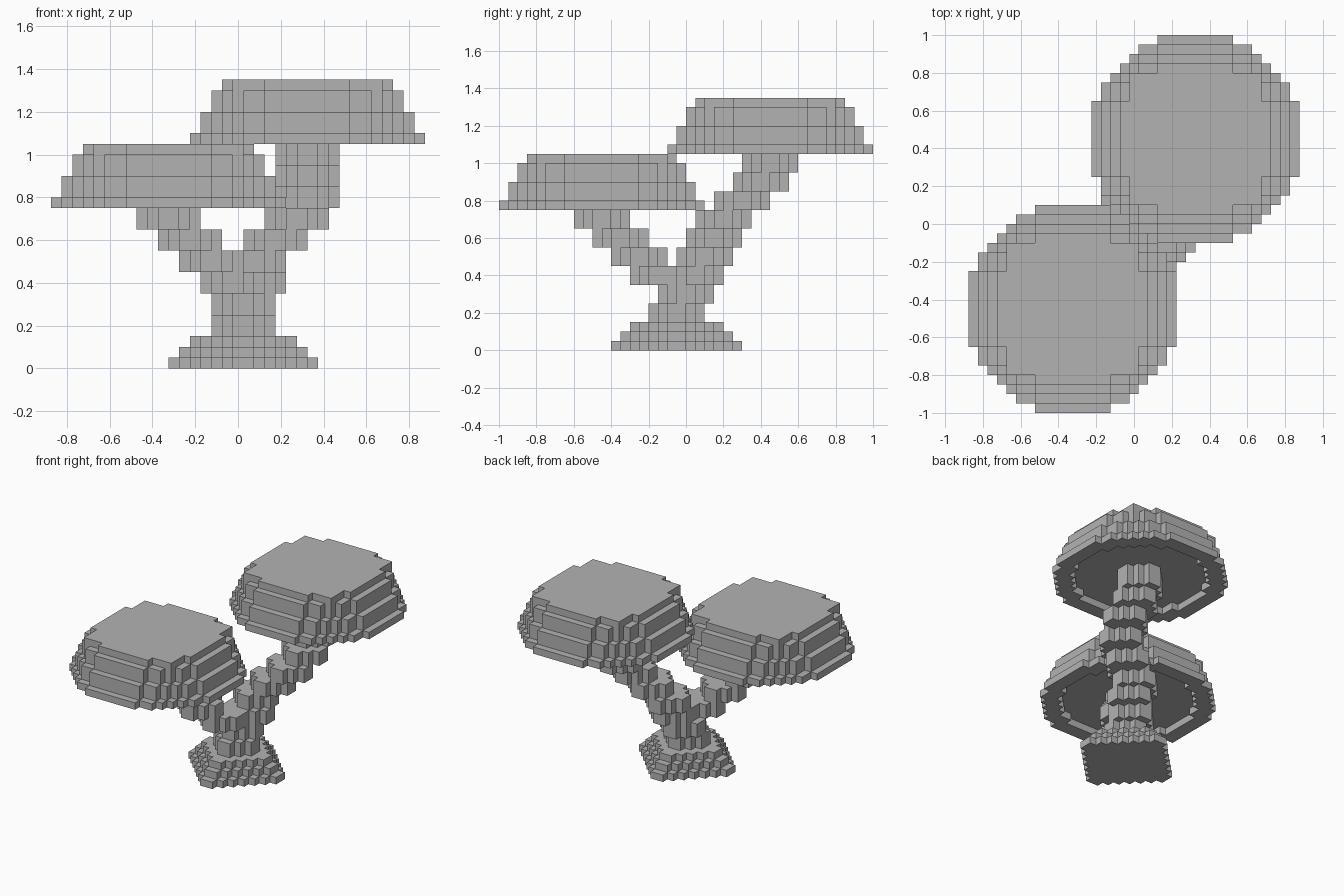
import bpy, bmesh

UNIT = 0.05  # side of one building cube

default = bpy.data.objects.get("Cube")
if default:
    bpy.data.objects.remove(default, do_unlink=True)

grey = bpy.data.materials.new("plain_grey")
grey.use_nodes = True
grey.diffuse_color = (0.45, 0.45, 0.45, 1)
grey.node_tree.nodes["Principled BSDF"].inputs["Base Color"].default_value = (0.45, 0.45, 0.45, 1)


# Footprint rules: each takes the distances of a cube from the layer centre
def diamond(r):
    return lambda i, j: i + j <= r


def disc(r2):
    return lambda i, j: i * i + j * j <= r2


def ring(outer2, inner2):
    return lambda i, j: inner2 < i * i + j * j <= outer2


def blunt_square(r):
    return lambda i, j: max(i, j) < r - 1 or (max(i, j) < r and min(i, j) < r / 2)


def add_layer(target, rule, cx, cy, z0, z1, merge=True):
    """Fill the footprint with squares and raise it to a slab."""
    bm = bmesh.new()
    cells = range(-12, 12)
    for a in cells:
        for b in cells:
            if rule(abs(a + 0.5), abs(b + 0.5)):
                corners = ((a, b), (a + 1, b), (a + 1, b + 1), (a, b + 1))
                bm.faces.new([bm.verts.new((cx + u * UNIT, cy + v * UNIT, z0)) for u, v in corners])
    bmesh.ops.remove_doubles(bm, verts=bm.verts[:], dist=UNIT / 10)
    raised = bmesh.ops.extrude_face_region(bm, geom=bm.faces[:], use_keep_orig=True)
    top = [g for g in raised["geom"] if isinstance(g, bmesh.types.BMVert)]
    bmesh.ops.translate(bm, verts=top, vec=(0, 0, z1 - z0))
    bmesh.ops.recalc_face_normals(bm, faces=bm.faces[:])
    if merge:
        bmesh.ops.dissolve_limit(bm, angle_limit=0.01, verts=bm.verts[:], edges=bm.edges[:])
    slab = bpy.data.meshes.new("slab")
    bm.to_mesh(slab)
    bm.free()
    target.from_mesh(slab)
    bpy.data.meshes.remove(slab)


def finish(name, bm):
    mesh = bpy.data.meshes.new(name)
    bm.to_mesh(mesh)
    bm.free()
    mesh.materials.append(grey)
    obj = bpy.data.objects.new(name, mesh)
    bpy.context.collection.objects.link(obj)


def stem(name, centres, z):
    """Stack of small diamond slabs, each two cubes tall."""
    bm = bmesh.new()
    for cx, cy in centres:
        add_layer(bm, diamond(3), cx, cy, z, z + 2 * UNIT)
        z += 2 * UNIT
    finish(name, bm)
    return z


def canopy(name, cx, cy, z):
    """Stepped crown with a shallow recess underneath."""
    bm = bmesh.new()
    add_layer(bm, ring(125, 83), cx, cy, z, z + UNIT, merge=False)
    add_layer(bm, disc(104), cx, cy, z + UNIT, z + 3 * UNIT)
    add_layer(bm, disc(88), cx, cy, z + 3 * UNIT, z + 5 * UNIT)
    add_layer(bm, blunt_square(8), cx, cy, z + 5 * UNIT, z + 6 * UNIT)
    # stem cap filling the recess
    add_layer(bm, diamond(3), cx, cy, z, z + UNIT)
    finish(name, bm)


# Stepped base
base = bmesh.new()
for step in range(3):
    add_layer(base, diamond(7 - step), 0.025, -0.05, step * UNIT, (step + 1) * UNIT)
finish("stepped_base", base)

# Trunk and its two branches
fork_z = stem("trunk", [(0.025, -0.05), (0.025, 0)], 0.15)
stem("low_branch", [(-0.025, -0.15), (-0.125, -0.25), (-0.225, -0.35), (-0.325, -0.45)], fork_z)
stem("high_branch", [(0.075, 0.05), (0.075, 0.1), (0.175, 0.15), (0.275, 0.2),
                     (0.325, 0.3), (0.325, 0.4), (0.325, 0.45)], fork_z)

# Crowns
canopy("low_canopy", -0.325, -0.45, 0.75)
canopy("high_canopy", 0.325, 0.45, 1.05)
